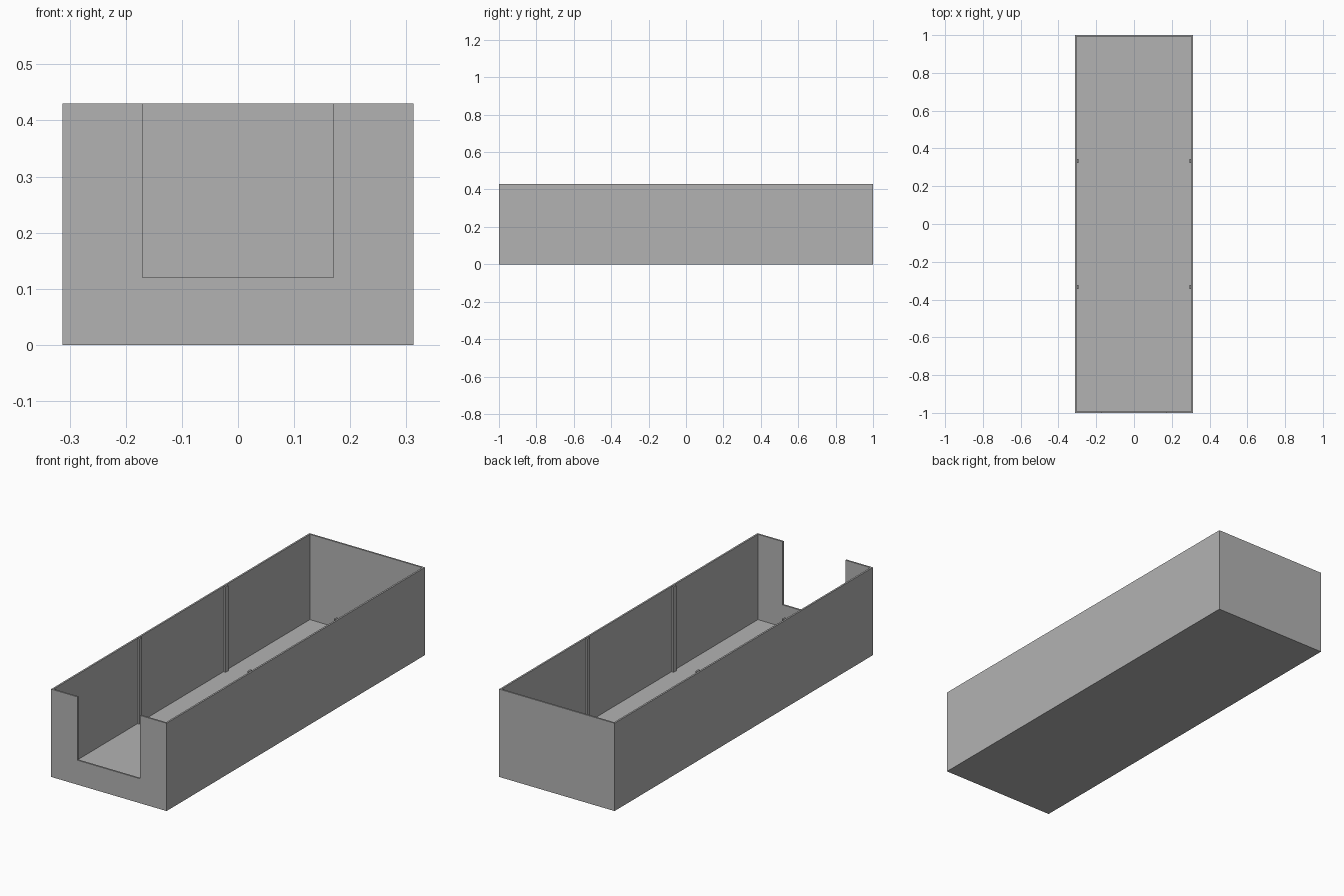
import bpy
import bmesh
from mathutils import Matrix

cube = bpy.data.objects.get("Cube")
if cube:
    bpy.data.objects.remove(cube, do_unlink=True)

WIDTH, LENGTH, HEIGHT = 0.626, 2.0, 0.43
WALL = 0.012
NOTCH_WIDTH, NOTCH_BOTTOM = 0.34, 0.12
RIB_WIDTH, RIB_DEPTH = 0.02, 0.008

grey = bpy.data.materials.new("plain grey")
grey.use_nodes = True
colour = (0.45, 0.45, 0.45, 1)
grey.diffuse_color = colour
grey.node_tree.nodes["Principled BSDF"].inputs["Base Color"].default_value = colour


def box(name, size, centre, hollow=False):
    """Add a box; a hollow one has an open top with even walls and floor."""
    bm = bmesh.new()
    bmesh.ops.create_cube(bm, size=1, matrix=Matrix.Translation(centre) @ Matrix.Diagonal((*size, 1)))
    if hollow:
        bm.faces.ensure_lookup_table()
        top = max(bm.faces, key=lambda f: f.calc_center_median().z)
        bmesh.ops.inset_region(bm, faces=[top], thickness=WALL)
        inner = bmesh.ops.extrude_discrete_faces(bm, faces=[top])["faces"][0]
        bmesh.ops.translate(bm, verts=inner.verts, vec=(0, 0, WALL - size[2]))
    bmesh.ops.recalc_face_normals(bm, faces=bm.faces)
    mesh = bpy.data.meshes.new(name)
    bm.to_mesh(mesh)
    bm.free()
    mesh.materials.append(grey)
    obj = bpy.data.objects.new(name, mesh)
    bpy.context.collection.objects.link(obj)
    return obj


# Open tray
tray = box("tray", (WIDTH, LENGTH, HEIGHT), (0, 0, HEIGHT / 2), hollow=True)

# Square notch through the front wall
cutter = box("notch_cutter", (NOTCH_WIDTH, 0.2, HEIGHT),
             (0, -LENGTH / 2, NOTCH_BOTTOM + HEIGHT / 2))
cutter.hide_render = True
cut = tray.modifiers.new("front notch", "BOOLEAN")
cut.operation = "DIFFERENCE"
cut.solver = "EXACT"
cut.object = cutter
bpy.context.view_layer.objects.active = tray
bpy.ops.object.modifier_apply(modifier=cut.name)
bpy.data.objects.remove(cutter, do_unlink=True)

# Slim upright ribs dividing each side wall into thirds
for side, sx in (("left", 1), ("right", -1)):
    for place, sy in (("front", -1), ("back", 1)):
        box(f"{side}_{place}_rib", (RIB_DEPTH, RIB_WIDTH, HEIGHT - WALL),
            (sx * (WIDTH / 2 - WALL - RIB_DEPTH / 2), sy * LENGTH / 6, (HEIGHT + WALL) / 2))
